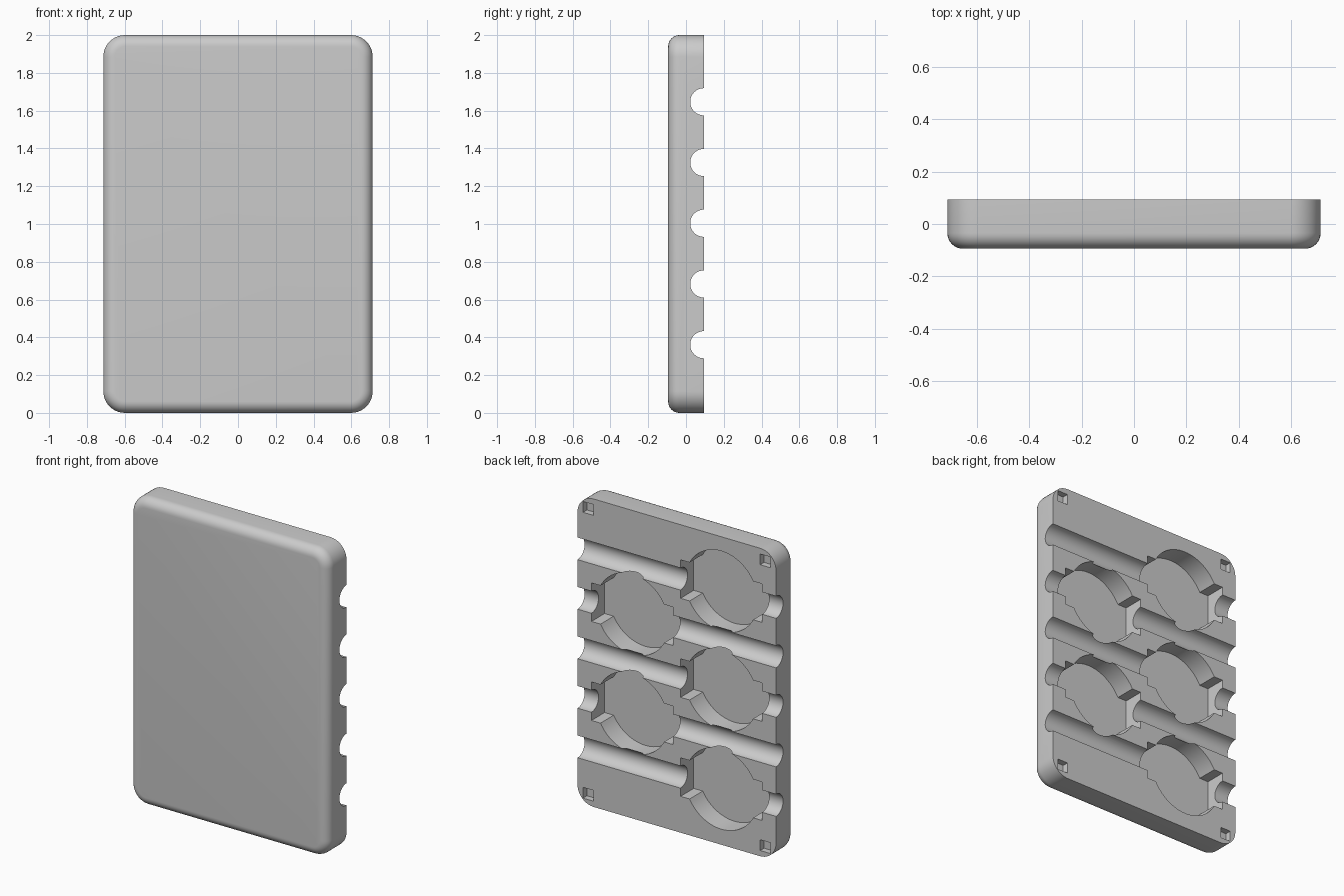
import bpy, bmesh
from math import sin, cos, pi, asin

cube = bpy.data.objects.get("Cube")
if cube:
    bpy.data.objects.remove(cube, do_unlink=True)

W, D, H = 0.713, 0.0945, 2.0          # half width, half depth, height
GROOVE_R, PITCH, FIRST = 0.072, 0.3215, 0.361
POCKET_X, POCKET_R, POCKET_DEPTH = 0.32, 0.26, 0.135
SLOT_X, SLOT_Z = 0.293, 0.125

grey = bpy.data.materials.new("plain_grey")
grey.use_nodes = True
colour = (0.6, 0.6, 0.6, 1)
grey.diffuse_color = colour
grey.node_tree.nodes["Principled BSDF"].inputs["Base Color"].default_value = colour


def prism(name, outline, y0, y1):
    """Extrude an x-z outline from y0 to y1."""
    bm = bmesh.new()
    face = bm.faces.new([bm.verts.new((x, y0, z)) for x, z in outline])
    ext = bmesh.ops.extrude_face_region(bm, geom=[face])
    for v in ext["geom"]:
        if isinstance(v, bmesh.types.BMVert):
            v.co.y = y1
    bmesh.ops.recalc_face_normals(bm, faces=bm.faces)
    mesh = bpy.data.meshes.new(name)
    bm.to_mesh(mesh)
    bm.free()
    obj = bpy.data.objects.new(name, mesh)
    bpy.context.collection.objects.link(obj)
    mesh.materials.append(grey)
    return obj


def box(cx, cz, hx, hz):
    return [(cx - hx, cz - hz), (cx + hx, cz - hz), (cx + hx, cz + hz), (cx - hx, cz + hz)]


def arc(cx, cz, r, a0, a1, n):
    return [(cx + r * cos(a0 + (a1 - a0) * i / n), cz + r * sin(a0 + (a1 - a0) * i / n))
            for i in range(n + 1)]


# Slab with rounded corners and a rounded front edge
R = 0.115
outline = []
for k, (sx, sz) in enumerate([(1, 1), (-1, 1), (-1, -1), (1, -1)]):
    outline += arc(sx * (W - R), H / 2 + sz * (H / 2 - R), R, k * pi / 2, (k + 1) * pi / 2, 10)
slab = prism("mould_half", outline, -D, D)
bm = bmesh.new()
bm.from_mesh(slab.data)
front_edges = [e for e in bm.edges if all(v.co.y < -D + 0.001 for v in e.verts)]
bmesh.ops.bevel(bm, geom=front_edges, offset=0.06, offset_type='OFFSET', segments=8,
                profile=0.5, affect='EDGES')
bm.to_mesh(slab.data)
bm.free()

cutters = []
for i in range(5):
    z = FIRST + i * PITCH
    # Half-round groove across the full width
    bpy.ops.mesh.primitive_cylinder_add(vertices=48, radius=GROOVE_R, depth=2,
                                        location=(0, D, z), rotation=(0, pi / 2, 0))
    cutters.append(bpy.context.object)
    # Round pocket merged with a wider rectangular slot, on alternating sides
    cx = POCKET_X if i % 2 else -POCKET_X
    a = asin(SLOT_Z / POCKET_R)
    shape = (arc(cx, z, POCKET_R, a, pi - a, 28)
             + [(cx - SLOT_X, z + SLOT_Z), (cx - SLOT_X, z - SLOT_Z)]
             + arc(cx, z, POCKET_R, pi + a, 2 * pi - a, 28)
             + [(cx + SLOT_X, z - SLOT_Z), (cx + SLOT_X, z + SLOT_Z)])
    cutters.append(prism("pocket_cutter", shape, D - POCKET_DEPTH, D + 0.2))

# Square locating sockets in the corners
for sx in (-1, 1):
    for z in (0.072, H - 0.072):
        cutters.append(prism("socket_cutter", box(sx * 0.636, z, 0.037, 0.035), D - 0.04, D + 0.2))

bpy.ops.object.select_all(action='DESELECT')
bpy.context.view_layer.objects.active = slab
slab.select_set(True)
for c in cutters:
    c.hide_render = True
    mod = slab.modifiers.new("cut", 'BOOLEAN')
    mod.operation, mod.solver, mod.object = 'DIFFERENCE', 'EXACT', c
    bpy.ops.object.modifier_apply(modifier=mod.name)
for c in cutters:
    bpy.data.objects.remove(c, do_unlink=True)

slab.data.materials.clear()
slab.data.materials.append(grey)
for p in slab.data.polygons:
    p.material_index = 0
bpy.ops.object.shade_smooth_by_angle(angle=pi / 6)
